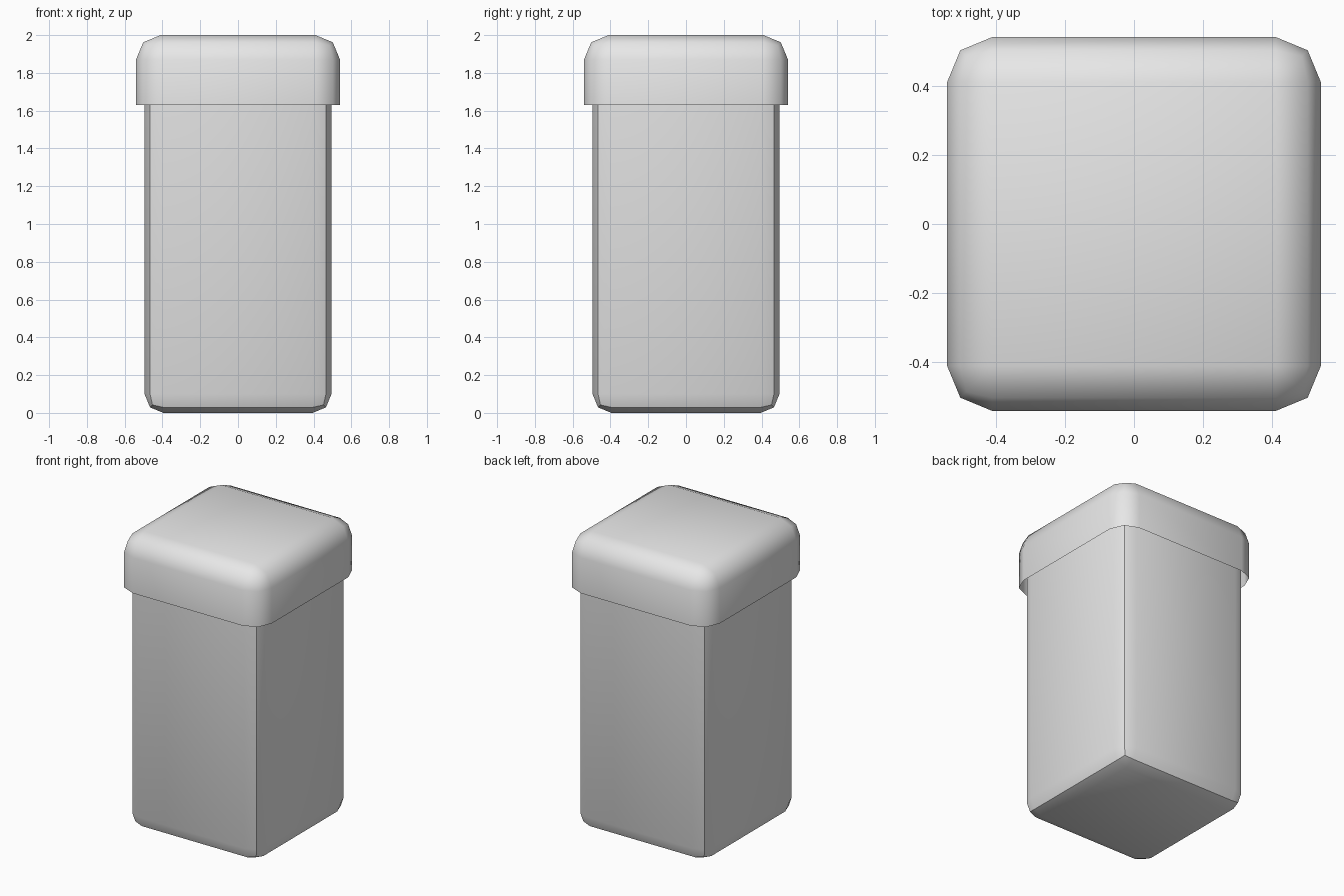
import bpy, bmesh
from mathutils import Vector

cube = bpy.data.objects.get("Cube")
if cube:
    bpy.data.objects.remove(cube, do_unlink=True)

grey = bpy.data.materials.new("light_grey")
grey.use_nodes = True
COLOUR = (0.8, 0.8, 0.8, 1)
grey.diffuse_color = COLOUR
grey.node_tree.nodes["Principled BSDF"].inputs["Base Color"].default_value = COLOUR


def rounded_tub(name, half, z0, z1, radius, open_side, seams=False):
    """Square box open on one end, its closed edges rounded in two steps."""
    bm = bmesh.new()
    bmesh.ops.create_cube(bm, size=2)
    bmesh.ops.scale(bm, vec=Vector((half, half, (z1 - z0) / 2)), verts=bm.verts)
    bmesh.ops.translate(bm, vec=Vector((0, 0, (z0 + z1) / 2)), verts=bm.verts)
    bm.normal_update()
    opening = [f for f in bm.faces if f.normal.z * open_side > 0.5]
    bmesh.ops.delete(bm, geom=opening, context='FACES_ONLY')
    edges = [e for e in bm.edges if not e.is_boundary]
    bmesh.ops.bevel(bm, geom=edges, offset=radius, offset_type='OFFSET',
                    segments=2, profile=0.5, affect='EDGES')

    # Panel seams run along the middle of each rounded edge
    def on_seam(v, a, b):
        d = (half - abs(v.co.x), half - abs(v.co.y), v.co.z - z0)
        return abs(d[a] - d[b]) < 0.005 and d[a] < radius * 0.8

    if seams:
        for e in bm.edges:
            if any(all(on_seam(v, a, b) for v in e.verts)
                   for a, b in ((0, 1), (0, 2), (1, 2))):
                e.smooth = False
    for f in bm.faces:
        f.smooth = True
    mesh = bpy.data.meshes.new(name)
    bm.to_mesh(mesh)
    bm.free()
    mesh.materials.append(grey)
    obj = bpy.data.objects.new(name, mesh)
    bpy.context.collection.objects.link(obj)
    return obj


# Tall container, open at the top under the lid
rounded_tub("body", 0.495, 0, 1.8, 0.1, 1, seams=True)

# Overhanging lid, a thin shell open at the bottom
rounded_tub("lid", 0.54, 1.63, 2, 0.13, -1)
